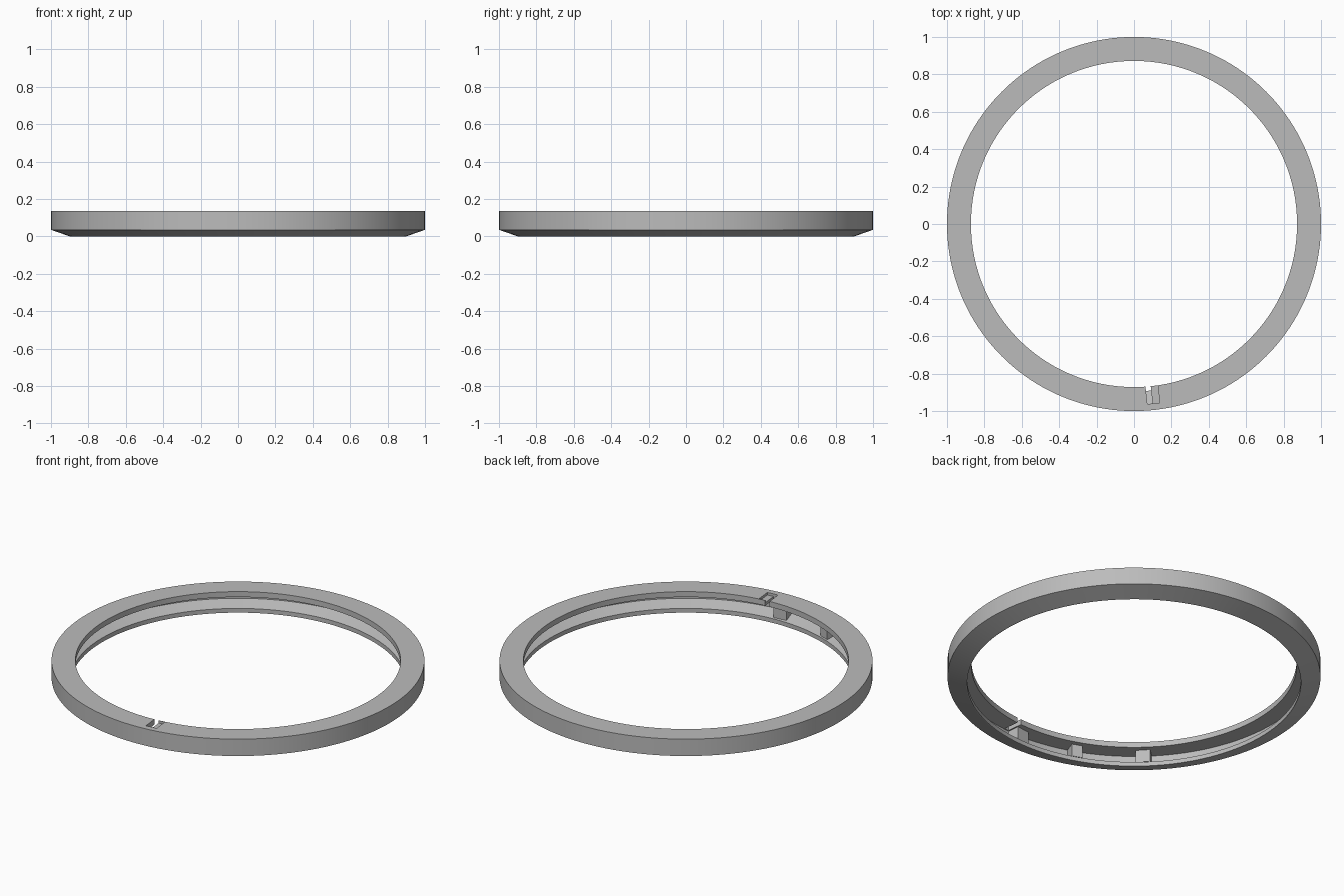
import bpy, bmesh, math
from mathutils import Matrix, Vector

cube = bpy.data.objects.get("Cube")
if cube:
    bpy.data.objects.remove(cube)

grey = bpy.data.materials.new("neutral grey")
grey.use_nodes = True
colour = (0.5, 0.5, 0.5, 1)
grey.diffuse_color = colour
grey.node_tree.nodes["Principled BSDF"].inputs["Base Color"].default_value = colour


def finish(bm, name):
    bmesh.ops.recalc_face_normals(bm, faces=bm.faces)
    mesh = bpy.data.meshes.new(name)
    bm.to_mesh(mesh)
    bm.free()
    mesh.materials.append(grey)
    obj = bpy.data.objects.new(name, mesh)
    bpy.context.collection.objects.link(obj)
    return obj


def lathe(name, profile, steps=160):
    """Closed profile of (radius, height) turned about z."""
    bm = bmesh.new()
    verts = [bm.verts.new((r, 0, z)) for r, z in profile]
    edges = [bm.edges.new((a, b)) for a, b in zip(verts, verts[1:] + verts[:1])]
    bmesh.ops.spin(bm, geom=verts + edges, cent=(0, 0, 0), axis=(0, 0, 1),
                   angle=math.tau, steps=steps, use_merge=True)
    bmesh.ops.remove_doubles(bm, verts=bm.verts, dist=1e-5)
    return finish(bm, name)


def radial_box(name, degrees, side, r, z):
    """Box set along a radius; side, r and z are (low, high) ranges."""
    bm = bmesh.new()
    bmesh.ops.create_cube(bm, size=1)
    low, high = (Vector(v) for v in zip(r, side, z))
    size, mid = high - low, (low + high) / 2
    bm.transform(Matrix.Rotation(math.radians(degrees), 4, "Z")
                 @ Matrix.Translation(mid) @ Matrix.Diagonal((*size, 1)))
    return finish(bm, name)


def cut(target, *args):
    cutter = radial_box("notch_cutter", *args)
    cutter.hide_render = True
    mod = target.modifiers.new("notch", "BOOLEAN")
    mod.operation, mod.solver, mod.object = "DIFFERENCE", "EXACT", cutter
    bpy.context.view_layer.objects.active = target
    bpy.ops.object.modifier_apply(modifier=mod.name)
    bpy.data.objects.remove(cutter)


# Hollow ring with a track open to the inside
ring = lathe("ring_shell", [
    (1, 0.135), (1, 0.035), (0.9, 0), (0.895, 0), (0.895, 0.025),
    (0.97, 0.05), (0.97, 0.103), (0.872, 0.103), (0.872, 0.135)])

# Two stepped entry notches in the top lip, and a small one under the rim
FIRST, MIDDLE, LAST = -83.8, -110.2, -136.8
for angle, slot in ((FIRST, (-0.033, -0.005)), (LAST, (-0.012, 0.008))):
    cut(ring, angle, (-0.033, 0.033), (0.874, 0.965), (0.12, 0.15))
    cut(ring, angle, slot, (0.85, 0.965), (0.09, 0.15))
cut(ring, MIDDLE, (-0.014, 0.014), (0.86, 0.93), (-0.02, 0.008))

# Stop blocks inside the track
for name, angle, side in (("first_stop", FIRST, (-0.12, -0.04)),
                          ("middle_stop", MIDDLE, (-0.03, 0.03)),
                          ("last_stop", LAST, (0.02, 0.1))):
    radial_box(name, angle, side, (0.9, 0.975), (0.03, 0.108))

bpy.ops.object.select_all(action="DESELECT")
ring.select_set(True)
bpy.context.view_layer.objects.active = ring
bpy.ops.object.shade_smooth_by_angle(angle=math.radians(15))
